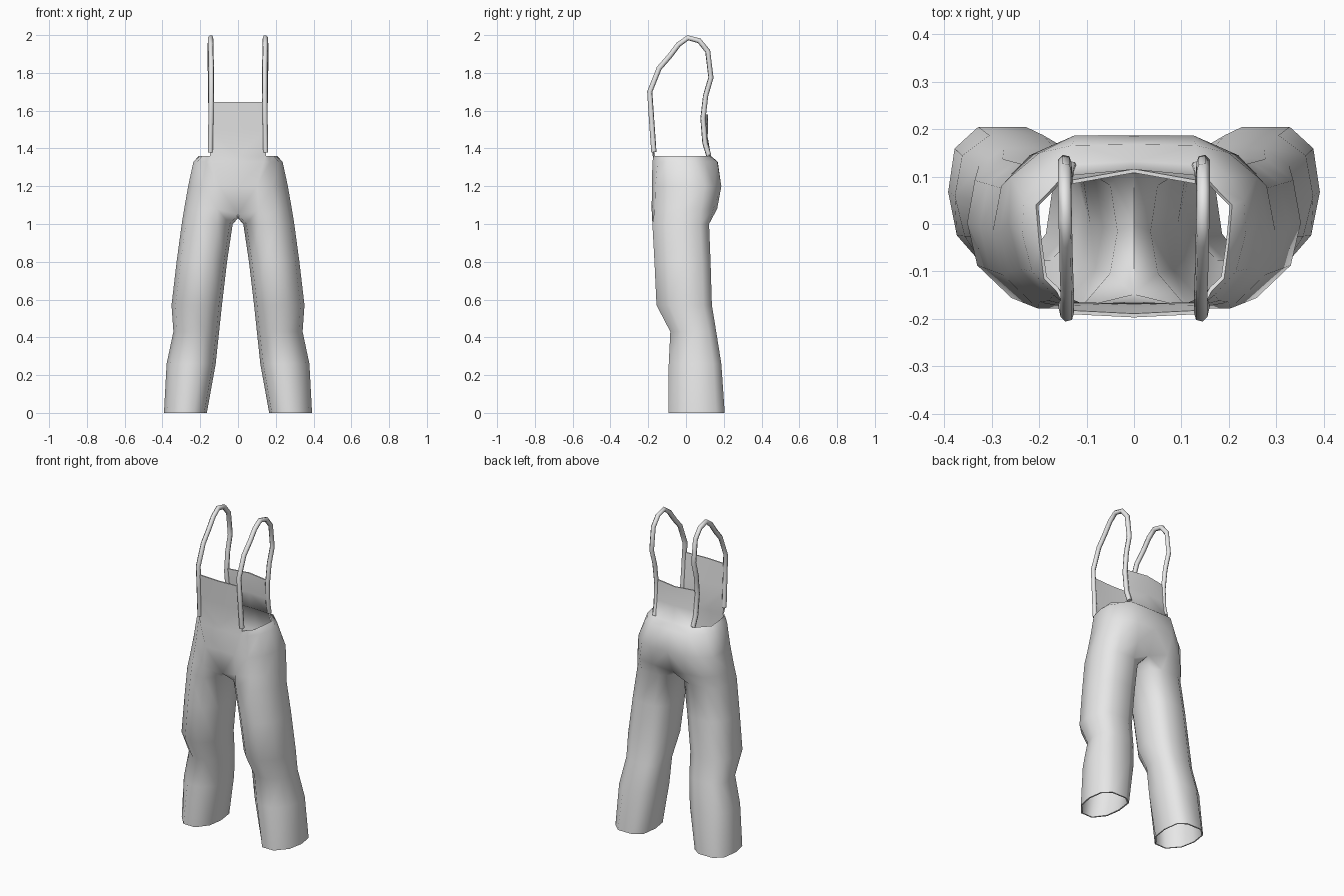
import bpy, bmesh, math
from mathutils import Vector

if "Cube" in bpy.data.objects:
    bpy.data.objects.remove(bpy.data.objects["Cube"])

cloth = bpy.data.materials.new("grey_cloth")
cloth.diffuse_color = (0.8, 0.8, 0.8, 1)
cloth.use_nodes = True
cloth.node_tree.nodes["Principled BSDF"].inputs["Base Color"].default_value = cloth.diffuse_color


def finish(obj, angle):
    """Bake modifiers or curves to a mesh, assign the cloth and shade."""
    deps = bpy.context.evaluated_depsgraph_get()
    mesh = bpy.data.meshes.new_from_object(obj.evaluated_get(deps))
    name = obj.name
    bpy.data.objects.remove(obj)
    new = bpy.data.objects.new(name, mesh)
    new.name = name
    bpy.context.collection.objects.link(new)
    mesh.materials.clear()
    mesh.materials.append(cloth)
    bpy.ops.object.select_all(action='DESELECT')
    new.select_set(True)
    bpy.context.view_layer.objects.active = new
    bpy.ops.object.shade_smooth_by_angle(angle=math.radians(angle))
    return new


bm = bmesh.new()


def bridge(low, high, closed):
    n = len(low)
    for i in range(n if closed else n - 1):
        j = (i + 1) % n
        bm.faces.new((low[i], low[j], high[j], high[i]))


# Trouser leg: one cross-section fitted to a box at each height
section = [(.06, .25), (.30, .02), (.65, .02), (.92, .25), (1, .55),
           (.94, .85), (.72, 1), (.28, 1), (.06, .88), (0, .55)]
leg_boxes = [  # z, x0, x1, y0, y1
    (0.00, .165, .392, -.100, .205),
    (0.26, .118, .378, -.097, .187),
    (0.43, .100, .342, -.088, .160),
    (0.57, .085, .352, -.162, .137),
    (0.80, .058, .325, -.173, .130),
    (1.00, .028, .298, -.184, .122)]
ring = None
for z, x0, x1, y0, y1 in leg_boxes:
    nxt = [bm.verts.new((x0 + u * (x1 - x0), y0 + v * (y1 - y0), z))
           for u, v in section]
    if ring:
        bridge(ring, nxt, True)
    ring = nxt

# Seat and hips: half rings from the front centre to the back centre
hips = [
    (1.08, [(0, -.155), (.11, -.182), (.20, -.165), (.262, -.10), (.285, -.02),
            (.28, .08), (.22, .145), (.11, .165), (0, .13)]),
    (1.20, [(0, -.172), (.10, -.180), (.18, -.162), (.24, -.095), (.264, 0),
            (.26, .10), (.20, .15), (.125, .187), (0, .187)]),
    (1.33, [(0, -.176), (.135, -.178), (.17, -.15), (.215, -.10), (.236, -.02),
            (.232, .05), (.20, .10), (.13, .166), (0, .168)]),
    (1.36, [(0, -.176), (.148, -.172), (.165, -.14), (.19, -.115), (.20, -.04),
            (.207, .04), (.17, .078), (.13, .125), (0, .132)])]
for k, (z, pts) in enumerate(hips):
    nxt = [bm.verts.new((x, y, z)) for x, y in pts]
    if k == 0:
        # Crotch: the front and back centres dip to meet a middle point
        nxt[0].co.z, nxt[8].co.z = 1.05, 1.05
        crotch = bm.verts.new((0, 0, 1.03))
        bridge(ring, nxt + [crotch], True)
    else:
        bridge(ring, nxt, False)
    ring = nxt

# Front bib and back panel rising from the waist
front, back = ring[:2], ring[7:]
for z, yc, x, y in [(1.50, -.186, .150, -.180), (1.645, -.197, .138, -.190)]:
    nxt = [bm.verts.new((0, yc, z)), bm.verts.new((x, y, z))]
    bridge(front, nxt, False)
    front = nxt
for z, yc, x, y in [(1.46, .115, .135, .103), (1.58, .116, .135, .092)]:
    nxt = [bm.verts.new((x, y, z)), bm.verts.new((0, yc, z))]
    bridge(back, nxt, False)
    back = nxt

mesh = bpy.data.meshes.new("trousers")
bm.to_mesh(mesh)
bm.free()
body = bpy.data.objects.new("trousers", mesh)
bpy.context.collection.objects.link(body)
mirror = body.modifiers.new("mirror", 'MIRROR')
mirror.merge_threshold = 0.002
shell = body.modifiers.new("thickness", 'SOLIDIFY')
shell.thickness = 0.008
shell.offset = -1
finish(body, 60)

# Shoulder straps: tubes looping from the bib over to the back panel
strap_path = [(.146, -.170, 1.38), (.143, -.182, 1.55), (.141, -.192, 1.70),
              (.141, -.142, 1.825), (.143, -.085, 1.89), (.144, -.040, 1.95),
              (.145, .010, 1.986), (.146, .070, 1.970), (.146, .115, 1.915),
              (.146, .132, 1.775), (.144, .104, 1.680), (.142, .090, 1.560),
              (.138, .100, 1.430), (.134, .120, 1.365)]
for side, label in ((1, "right"), (-1, "left")):
    curve = bpy.data.curves.new(label + "_strap", 'CURVE')
    curve.dimensions = '3D'
    curve.bevel_depth = 0.0145
    curve.bevel_resolution = 1
    curve.use_fill_caps = True
    spline = curve.splines.new('POLY')
    spline.points.add(len(strap_path) - 1)
    for p, (x, y, z) in zip(spline.points, strap_path):
        p.co = (side * x, y, z, 1)
    strap = bpy.data.objects.new(label + "_strap", curve)
    bpy.context.collection.objects.link(strap)
    finish(strap, 65)
